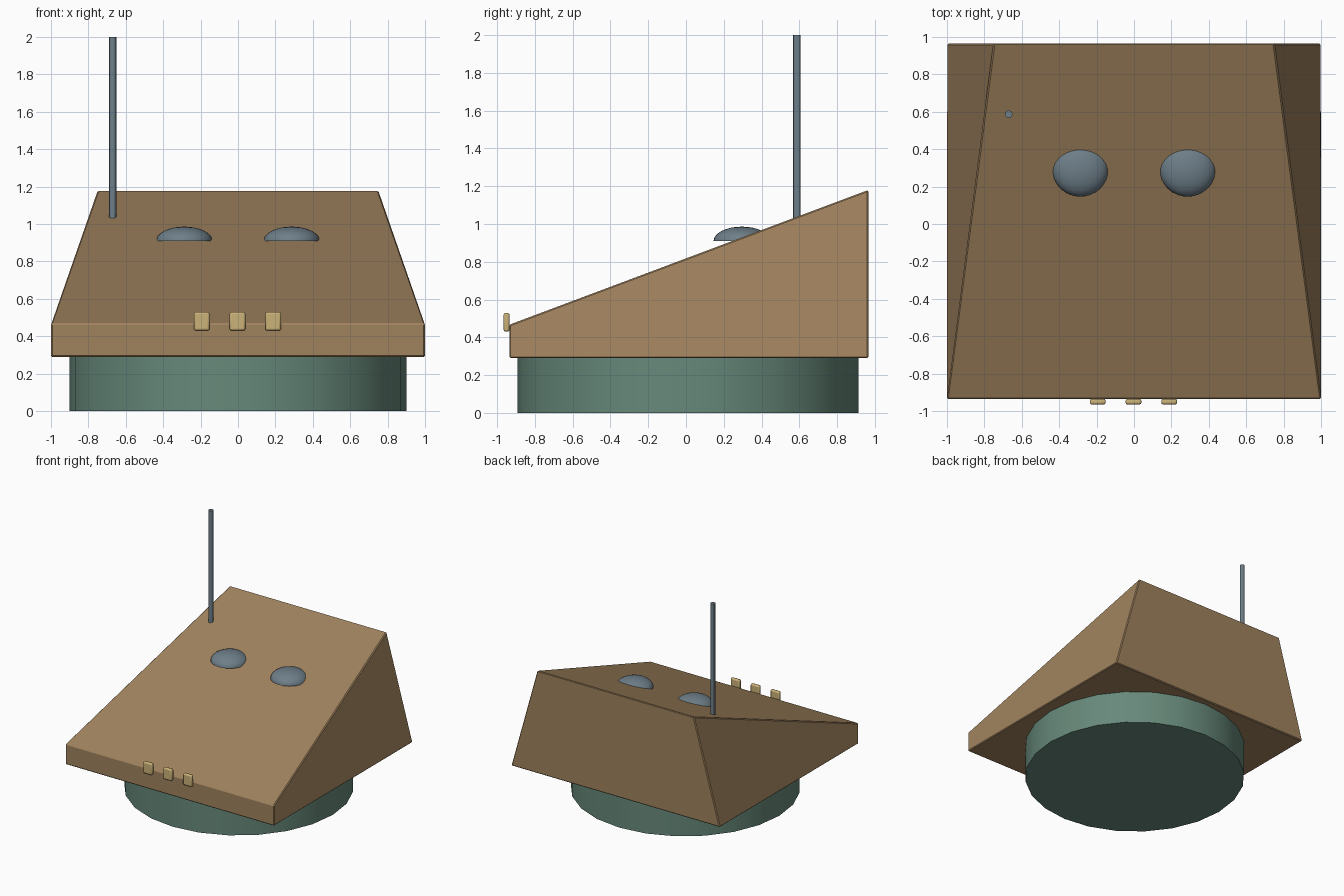
import bpy, bmesh
from math import pi
from mathutils import Matrix, Vector

if "Cube" in bpy.data.objects:
    bpy.data.objects.remove(bpy.data.objects["Cube"])


def material(name, rgb):
    m = bpy.data.materials.new(name)
    m.diffuse_color = (*rgb, 1)
    m.use_nodes = True
    m.node_tree.nodes["Principled BSDF"].inputs["Base Color"].default_value = m.diffuse_color
    return m


TAN = material("tan", (0.35, 0.224, 0.112))
TEAL = material("teal", (0.135, 0.25, 0.195))
SLATE = material("slate", (0.155, 0.21, 0.25))
BRASS = material("pale_brass", (0.60, 0.45, 0.19))


def finish(name, bm, mat, bevel=0, segments=1, smooth=False):
    bmesh.ops.recalc_face_normals(bm, faces=bm.faces)
    mesh = bpy.data.meshes.new(name)
    bm.to_mesh(mesh)
    bm.free()
    mesh.materials.append(mat)
    ob = bpy.data.objects.new(name, mesh)
    bpy.context.collection.objects.link(ob)
    if bevel:
        mod = ob.modifiers.new("rounded_edges", 'BEVEL')
        mod.width, mod.segments = bevel, segments
    if smooth:
        bpy.ops.object.select_all(action='DESELECT')
        ob.select_set(True)
        bpy.context.view_layer.objects.active = ob
        bpy.ops.object.shade_smooth_by_angle(angle=pi / 6)
    return ob


def cylinder(name, mat, r, x, y, z0, z1, sides):
    bm = bmesh.new()
    bmesh.ops.create_cone(bm, cap_ends=True, segments=sides, radius1=r, radius2=r,
                          depth=z1 - z0, matrix=Matrix.Translation((x, y, (z0 + z1) / 2)))
    return finish(name, bm, mat, smooth=True)


# Wedge body: square base, low front, tall narrower back
FRONT, BACK = -0.935, 0.965
bm = bmesh.new()
bmesh.ops.create_cube(bm, size=2)
for v in bm.verts:
    back, top = v.co.y > 0, v.co.z > 0
    side = 1 if v.co.x > 0 else -1
    v.co = Vector((side * (0.75 if back and top else 1),
                   BACK if back else FRONT,
                   (1.18 if back else 0.467) if top else 0.29))
finish("wedge_body", bm, TAN, bevel=0.007)

# Round base and antenna
cylinder("round_base", TEAL, 0.902, 0, 0.01, 0, 0.295, 24)
cylinder("antenna", SLATE, 0.02, -0.67, 0.587, 1.03, 2.0, 12)

# Flattened domes half sunk into the slope
for side, label in ((-1, "left"), (1, "right")):
    bm = bmesh.new()
    bmesh.ops.create_uvsphere(bm, u_segments=32, v_segments=16, radius=1)
    bmesh.ops.bisect_plane(bm, geom=bm.verts[:] + bm.edges[:] + bm.faces[:],
                           plane_co=(0, 0, 0), plane_no=(0, 0, 1), clear_inner=True)
    bmesh.ops.holes_fill(bm, edges=[e for e in bm.edges if e.is_boundary])
    bm.transform(Matrix.Translation((side * 0.287, 0.296, 0.91))
                 @ Matrix.Diagonal((0.15, 0.15, 0.076, 1)))
    finish(label + "_dome", bm, SLATE, smooth=True)

# Row of front buttons
for i in (-1, 0, 1):
    bm = bmesh.new()
    bmesh.ops.create_cube(bm, size=1, matrix=Matrix.Translation((i * 0.191 - 0.003, -0.95, 0.48))
                          @ Matrix.Diagonal((0.084, 0.031, 0.1, 1)))
    finish(f"button_{i + 2}", bm, BRASS, bevel=0.01, segments=2, smooth=True)
